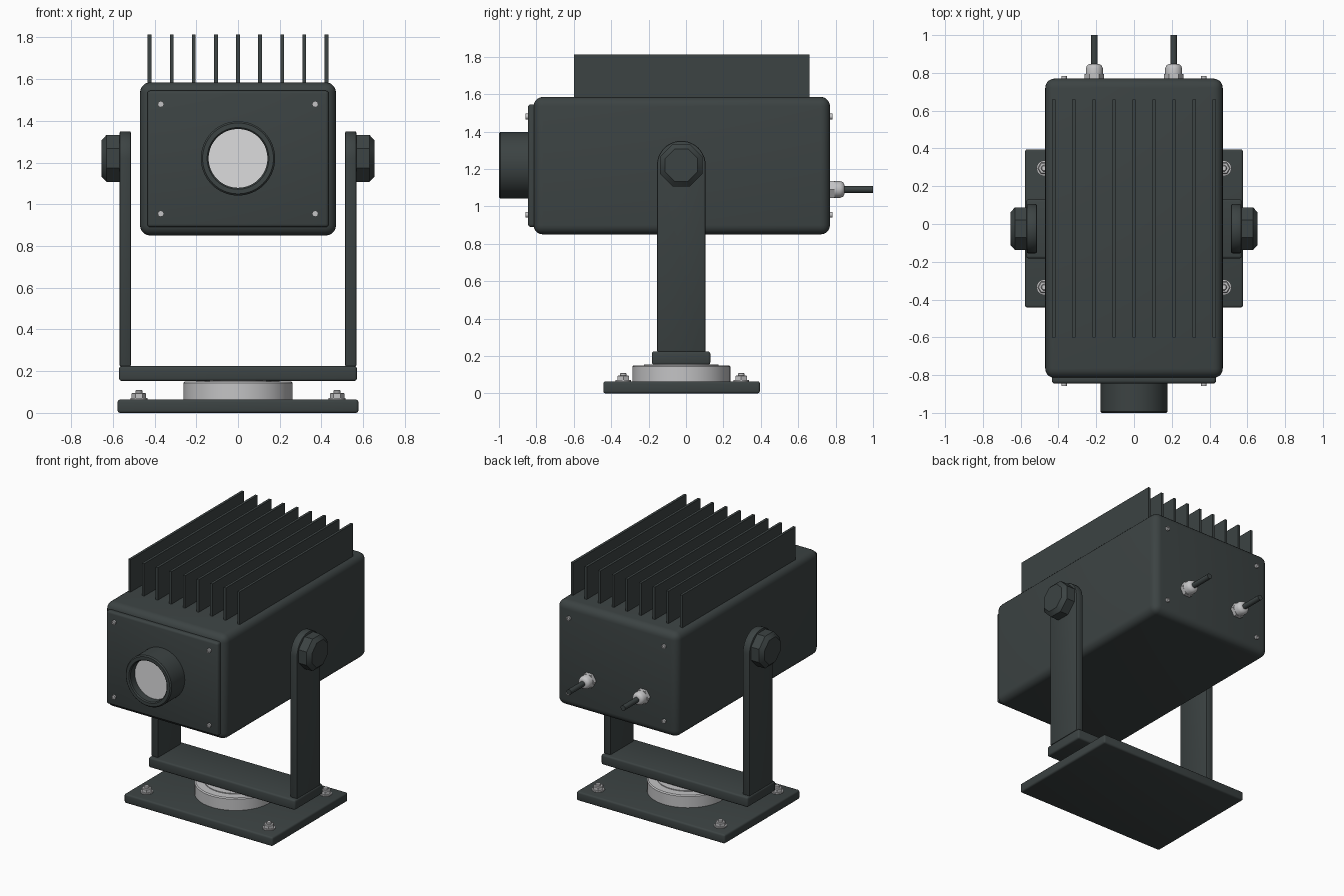
import bpy, bmesh, math
from mathutils import Matrix, Vector

cube = bpy.data.objects.get("Cube")
if cube:
    bpy.data.objects.remove(cube, do_unlink=True)


def material(name, color):
    m = bpy.data.materials.new(name)
    m.use_nodes = True
    m.diffuse_color = (*color, 1)
    m.node_tree.nodes["Principled BSDF"].inputs["Base Color"].default_value = (*color, 1)
    return m


DARK = material("dark grey paint", (0.045, 0.056, 0.056))
STEEL = material("light steel", (0.55, 0.55, 0.56))
GLASS = material("pale glass", (0.72, 0.72, 0.73))


def finish(name, bm, mat, bevel=0, segments=3):
    bmesh.ops.recalc_face_normals(bm, faces=bm.faces)
    mesh = bpy.data.meshes.new(name)
    bm.to_mesh(mesh)
    bm.free()
    mesh.materials.append(mat)
    obj = bpy.data.objects.new(name, mesh)
    bpy.context.collection.objects.link(obj)
    bpy.ops.object.select_all(action="DESELECT")
    obj.select_set(True)
    bpy.context.view_layer.objects.active = obj
    if bevel:
        mod = obj.modifiers.new("Rounded edges", "BEVEL")
        mod.width, mod.segments = bevel, segments
        mod.limit_method, mod.angle_limit = "ANGLE", math.radians(40)
        bpy.ops.object.modifier_apply(modifier=mod.name)
    bpy.ops.object.shade_smooth_by_angle(angle=math.radians(35))
    return obj


def box(name, low, high, mat=DARK, bevel=0, segments=3):
    low, high = Vector(low), Vector(high)
    bm = bmesh.new()
    bmesh.ops.create_cube(bm, size=1)
    bmesh.ops.scale(bm, vec=high - low, verts=bm.verts)
    bmesh.ops.translate(bm, vec=(low + high) / 2, verts=bm.verts)
    return finish(name, bm, mat, bevel, segments)


def lathe(name, origin, axis, profile, mat, sides=48, turn=0):
    """Revolve (radius, distance) points around an axis starting at origin."""
    bm = bmesh.new()
    rings = []
    for r, d in profile:
        angles = [math.tau * (i + turn) / sides for i in range(sides)]
        rings.append([bm.verts.new((r * math.cos(a), r * math.sin(a), d)) for a in angles])
    for a, b in zip(rings, rings[1:]):
        for i in range(sides):
            j = (i + 1) % sides
            bm.faces.new((a[i], a[j], b[j], b[i]))
    bm.faces.new(rings[0])
    bm.faces.new(rings[-1])
    turn_to = Vector((0, 0, 1)).rotation_difference(Vector(axis)).to_matrix().to_4x4()
    bmesh.ops.transform(bm, matrix=Matrix.Translation(origin) @ turn_to, verts=bm.verts)
    return finish(name, bm, mat)


PIVOT_Y, PIVOT_Z = -0.025, 1.22
FRONT, BACK = (0, -1, 0), (0, 1, 0)

# Housing with front cover
box("housing", (-0.47, -0.815, 0.85), (0.47, 0.77, 1.585), bevel=0.05, segments=5)
box("front_cover", (-0.435, -0.845, 0.89), (0.435, -0.80, 1.545), bevel=0.015)

# Cooling fins
for i in range(9):
    x = (i - 4) * 0.106
    box(f"cooling_fin_{i + 1}", (x - 0.009, -0.6, 1.56), (x + 0.009, 0.66, 1.813))

# Lens barrel with recessed glass
lathe("lens_barrel", (0, -0.84, PIVOT_Z), FRONT,
      [(0.178, 0), (0.178, 0.152), (0.17, 0.16), (0.148, 0.16), (0.141, 0.153), (0.141, 0.10)], DARK, 64)
lathe("lens_glass", (0, -0.935, PIVOT_Z), FRONT, [(0.141, 0), (0.141, 0.009)], GLASS, 64)

# Cover screws on both ends
for x in (-0.37, 0.37):
    for z in (0.955, 1.48):
        for label, y, axis in (("front", -0.84, FRONT), ("back", 0.765, BACK)):
            lathe(f"{label}_screw", (x, y, z), axis,
                  [(0.015, 0), (0.015, 0.018), (0.008, 0.018), (0.008, 0.012)], STEEL, 12)

# Cable glands and cables
for x in (-0.21, 0.21):
    lathe("gland_nut", (x, 0.765, 1.09), BACK, [(0.052, 0), (0.052, 0.03)], STEEL, 6)
    lathe("gland_cap", (x, 0.79, 1.09), BACK,
          [(0.045, 0), (0.045, 0.035), (0.038, 0.05), (0.026, 0.057)], STEEL, 24)
    lathe("cable", (x, 0.84, 1.09), BACK, [(0.018, 0), (0.018, 0.16)], DARK, 20)

# Yoke arms with rounded tops, and faceted clamp knobs
for side, label in ((1, "left"), (-1, "right")):
    bm = bmesh.new()
    outline = [(PIVOT_Y - 0.13, 0.222), (PIVOT_Y + 0.13, 0.222)]
    for i in range(25):
        a = math.pi * i / 24
        outline.append((PIVOT_Y + 0.13 * math.cos(a), PIVOT_Z + 0.13 * math.sin(a)))
    face = bm.faces.new([bm.verts.new((side * 0.513, y, z)) for y, z in outline])
    ext = bmesh.ops.extrude_face_region(bm, geom=[face])
    verts = [v for v in ext["geom"] if isinstance(v, bmesh.types.BMVert)]
    bmesh.ops.translate(bm, vec=(side * 0.055, 0, 0), verts=verts)
    finish(f"{label}_yoke_arm", bm, DARK, 0.008, 2)
    lathe(f"{label}_clamp_knob", (side * 0.565, PIVOT_Y, PIVOT_Z), (side, 0, 0),
          [(0.122, 0), (0.122, 0.065), (0.094, 0.09)], DARK, 8, 0.5)

# Yoke crossbar, turntable and base plate
box("yoke_crossbar", (-0.57, -0.182, 0.153), (0.57, 0.13, 0.224), bevel=0.012)
lathe("turntable", (0, PIVOT_Y, 0.06), (0, 0, 1),
      [(0.262, 0), (0.262, 0.083), (0.255, 0.09), (0.20, 0.09), (0.20, 0.095)], STEEL, 64)
box("base_plate", (-0.577, -0.442, 0), (0.577, 0.395, 0.064), bevel=0.012)

# Base anchor bolts
for x in (-0.475, 0.475):
    for y in (-0.335, 0.295):
        lathe("anchor_washer", (x, y, 0.06), (0, 0, 1), [(0.041, 0), (0.041, 0.012)], STEEL, 24)
        lathe("anchor_nut", (x, y, 0.07), (0, 0, 1), [(0.035, 0), (0.035, 0.022), (0.03, 0.026)], STEEL, 6)
        lathe("anchor_stud", (x, y, 0.09), (0, 0, 1), [(0.017, 0), (0.017, 0.016), (0.013, 0.02)], STEEL, 16)
